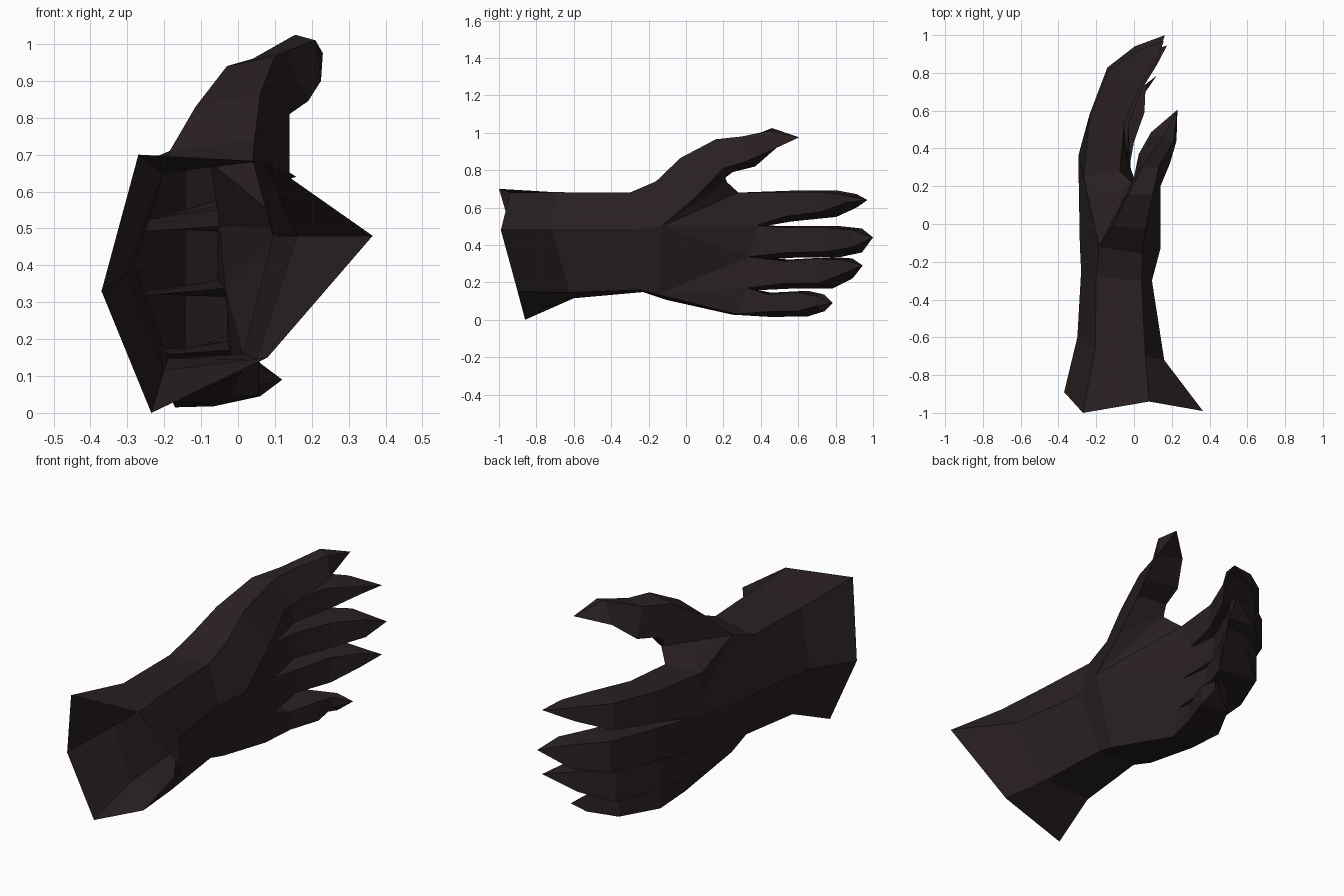
import bpy, bmesh

if "Cube" in bpy.data.objects:
    bpy.data.objects.remove(bpy.data.objects["Cube"])

mat = bpy.data.materials.new("dark brown leather")
mat.diffuse_color = (0.023, 0.015, 0.015, 1)
mat.use_nodes = True
mat.node_tree.nodes["Principled BSDF"].inputs["Base Color"].default_value = mat.diffuse_color

bm = bmesh.new()
cache = {}


def vert(p):
    key = tuple(round(c, 4) for c in p)
    if key not in cache:
        cache[key] = bm.verts.new(key)
    return cache[key]


def face(*pts):
    bm.faces.new([vert(p) for p in pts])


def bridge(a, b):
    for i in range(len(a)):
        j = (i + 1) % len(a)
        face(a[i], a[j], b[j], b[i])


def fan(centre, pts):
    for p, q in zip(pts, pts[1:]):
        face(centre, p, q)


def loft(rings, tip=None):
    for a, b in zip(rings, rings[1:]):
        bridge(a, b)
    if tip:
        fan(tip, rings[-1] + rings[-1][:1])


# Open flared cuff and wrist: top left, top right, palm, bottom right, bottom left, back
cuff = [
    [(-.27, -1, .70), (.08, -.94, .68), (.365, -.99, .48),
     (.08, -.90, .15), (-.235, -.86, 0), (-.37, -.89, .33)],
    [(-.205, -.66, .65), (.06, -.70, .682), (.16, -.72, .48),
     (.05, -.62, .145), (-.20, -.60, .115), (-.30, -.60, .38)],
    [(-.20, -.28, .655), (.04, -.30, .68), (.095, -.30, .48),
     (.015, -.25, .16), (-.19, -.23, .148), (-.28, -.25, .40)],
    [(-.185, -.12, .71), (.045, -.16, .74), (.14, -.13, .50),
     (.02, -.15, .135), (-.195, -.10, .105), (-.287, -.10, .42)],
]
loft(cuff)
top_l, top_r, palm, bot_r, bot_l, back = cuff[-1]

# Knuckle line: webs between the fingers on the back and palm sides
B = [(-.268, .25, .675), (-.295, .36, .49), (-.292, .34, .315), (-.245, .32, .155), (-.17, .25, .027)]
F = [(-.075, .28, .68), (-.05, .38, .505), (-.035, .34, .337), (-.02, .33, .17), (-.03, .27, .03)]
web_back, web_front = (-.15, .155, .70), (-.01, .22, .735)

# Back of the hand
face(top_l, web_back, B[0])
fan(top_l, B[:2])
face(top_l, B[1], back)
fan(back, B[1:4])
face(back, B[3], bot_l)
fan(bot_l, B[3:])
# Palm, outer edge and thumb web
fan(palm, [web_front] + F[:3])
face(palm, F[2], bot_r)
fan(bot_r, F[2:])
face(bot_l, B[4], F[4], bot_r)
face(top_l, web_front, web_back)
face(web_back, web_front, F[0], B[0])

# Fingers: shared curl, scaled to each finger's length
# (back x, back y fraction, front x, front y fraction)
curl = [(-.24, .36, 0, .32), (-.145, .74, .055, .62), (0, .91, .12, .83)]
fingers = [  # root y, tip, front x shift, (top z, bottom z) at each joint
    (.33, (.158, .97, .64), -.05, [(.69, .525), (.692, .55), (.672, .60)]),
    (.34, (.165, 1.0, .44), -.055, [(.50, .332), (.50, .336), (.488, .36)]),
    (.33, (.175, .945, .29), -.03, [(.322, .166), (.335, .168), (.328, .22)]),
    (.27, (.12, .785, .09), 0, [(.145, .015), (.155, .018), (.135, .045)]),
]
for i, (root, tip, shift, heights) in enumerate(fingers):
    rings = [[B[i], B[i + 1], F[i + 1], F[i]]]
    length = tip[1] - root
    for j, ((xb, fb, xf, ff), (zt, zb)) in enumerate(zip(curl, heights)):
        xb += (.07, .08, .06)[j] if i == 3 else .004
        xf += shift * (1, .5, 0)[j] - (.06 if i == 3 and j == 2 else 0)
        yb, yf = root + fb * length, root + ff * length
        rings.append([(xb, yb, zt), (xb, yb, zb), (xf, yf, zb + .028), (xf, yf, zt - .008)])
    loft(rings, tip)

# Thumb
loft([
    [top_l, top_r, palm, web_front],
    [(-.115, -.01, .83), (.06, -.03, .865), (.14, .05, .655), (-.02, .21, .76)],
    [(-.03, .16, .94), (.10, .16, .965), (.14, .20, .81), (.0, .25, .79)],
    [(.04, .30, .96), (.13, .30, .98), (.19, .32, .845), (.025, .37, .82)],
    [(.155, .46, 1.025), (.21, .44, 1.01), (.225, .44, .90), (.09, .485, .92)],
], (.23, .605, .975))

bmesh.ops.recalc_face_normals(bm, faces=bm.faces)
mesh = bpy.data.meshes.new("glove")
bm.to_mesh(mesh)
bm.free()
mesh.materials.append(mat)
glove = bpy.data.objects.new("glove", mesh)
bpy.context.collection.objects.link(glove)
